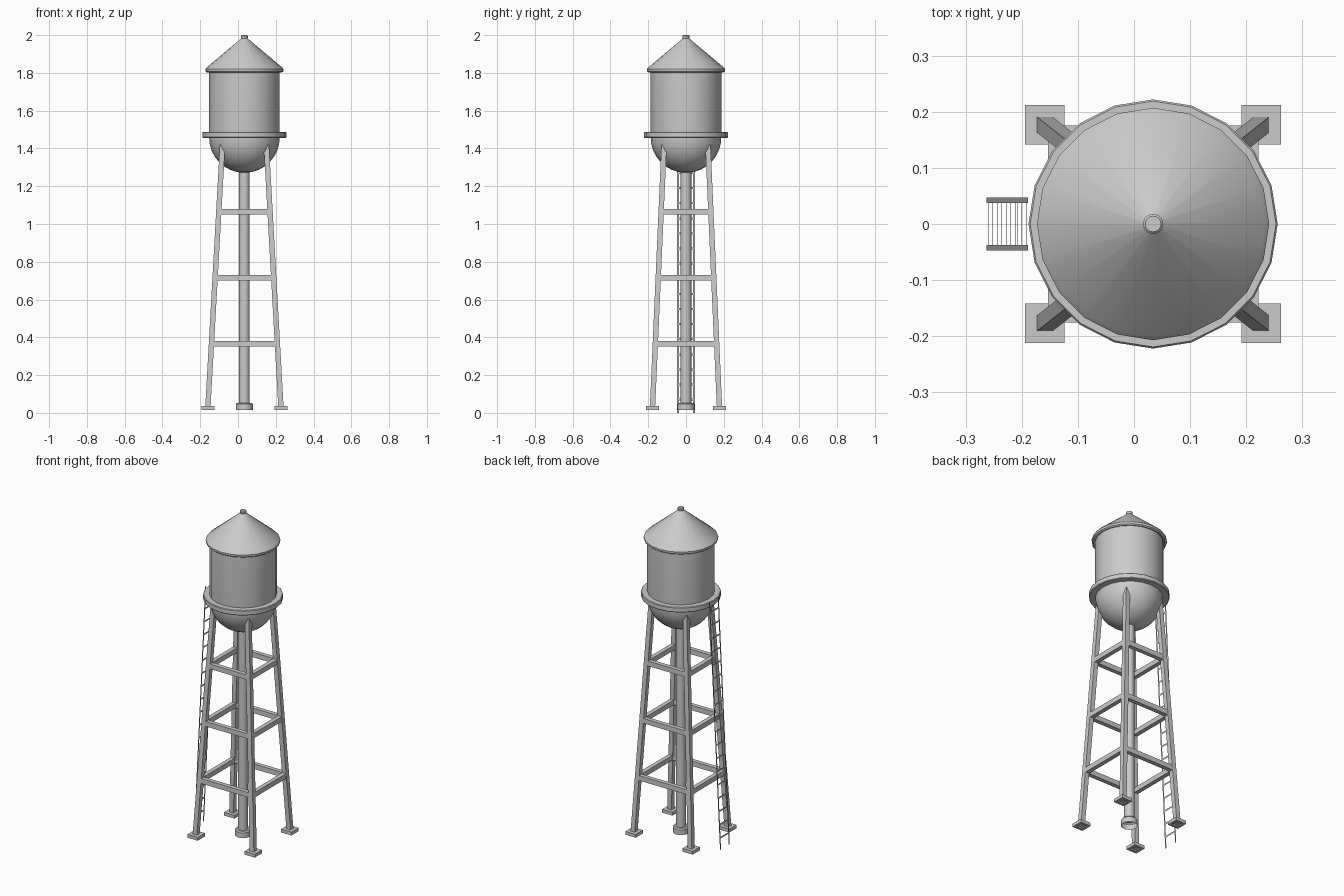
import bpy, bmesh, math
from mathutils import Vector

if "Cube" in bpy.data.objects:
    bpy.data.objects.remove(bpy.data.objects["Cube"])

CX = 0.034      # tower axis
SIDES = 20


def finish(name, bm, smooth=False, recalc=True):
    if recalc:
        bmesh.ops.recalc_face_normals(bm, faces=bm.faces)
    me = bpy.data.meshes.new(name)
    bm.to_mesh(me)
    bm.free()
    ob = bpy.data.objects.new(name, me)
    bpy.context.collection.objects.link(ob)
    if smooth:
        bpy.context.view_layer.objects.active = ob
        ob.select_set(True)
        bpy.ops.object.shade_smooth_by_angle(angle=math.radians(35))
        ob.select_set(False)
    return ob


def loft(bm, rings, cap_end=False):
    loops = [[bm.verts.new(p) for p in r] for r in rings]
    n = len(loops[0])
    for a, b in zip(loops, loops[1:]):
        for i in range(n):
            j = (i + 1) % n
            bm.faces.new((a[i], a[j], b[j], b[i]))
    if cap_end:
        bm.faces.new(loops[-1])


def lathe(name, profile, sides=SIDES, cap_end=False):
    bm = bmesh.new()
    rings = [[(CX + r * math.cos(math.tau * i / sides), r * math.sin(math.tau * i / sides), z)
              for i in range(sides)] for r, z in profile]
    loft(bm, rings, cap_end)
    return finish(name, bm, smooth=True)


def square(x, y, z, h):
    return [(x + sx * h, y + sy * h, z) for sx, sy in ((-1, -1), (1, -1), (1, 1), (-1, 1))]


def leg_offset(z):
    t = (z - 0.036) / (1.42 - 0.036)
    return 0.193 + (0.116 - 0.193) * t, 0.177 + (0.116 - 0.177) * t


# tank: round bowl rising into a straight wall
bowl = [(0.187 * math.sin(a), 1.458 - 0.187 * math.cos(a))
        for a in (math.radians(2 + 11 * i) for i in range(9))]
tank = lathe("tank", [(0.187, 1.815)] + bowl[::-1], cap_end=True)

# conical roof with rolled eave
lathe("roof", [(0.185, 1.808), (0.198, 1.802), (0.206, 1.808), (0.207, 1.82), (0.2, 1.829),
               (0.015, 1.984)], cap_end=True)
lathe("roof_finial", [(0.012, 1.975), (0.018, 1.984), (0.018, 1.996), (0.014, 2.0)], cap_end=True)

# walkway ring around the tank
lathe("balcony", [(0.18, 1.456), (0.219, 1.456), (0.222, 1.46), (0.222, 1.484),
                  (0.219, 1.488), (0.18, 1.488)])

# central riser pipe with flared foot, open underneath
lathe("riser_pipe", [(0.045, 0.014), (0.045, 0.046), (0.04, 0.053), (0.028, 0.053), (0.028, 1.3)])

# four splayed legs, each with a footing plate open under the leg
for sx, nx in ((-1, "left"), (1, "right")):
    for sy, ny in ((-1, "front"), (1, "back")):
        rings = []
        for z, h in ((0.016, 0.02), (0.016, 0.035), (0.036, 0.035), (0.036, 0.014), (1.42, 0.014)):
            ox, oy = leg_offset(max(z, 0.036))
            rings.append(square(CX + sx * ox, sy * oy, z, h))
        bm = bmesh.new()
        loft(bm, rings, cap_end=True)
        finish(f"{ny}_{nx}_leg", bm)

# three levels of horizontal braces
for k, z in enumerate((0.366, 0.715, 1.065), 1):
    ox, oy = leg_offset(z)
    for s, nx, ny in ((-1, "left", "front"), (1, "right", "back")):
        for name, loc, size in ((f"{ny}_brace_{k}", (CX, s * oy, z), (2 * ox, 0.026, 0.03)),
                                (f"{nx}_brace_{k}", (CX + s * ox, 0, z), (0.026, 2 * oy, 0.03))):
            bm = bmesh.new()
            bmesh.ops.create_cube(bm, size=1)
            for v in bm.verts:
                v.co = Vector(loc) + Vector(a * b for a, b in zip(v.co, size))
            finish(name, bm)

# leaning ladder of flat strips
LADDER_TOP = 1.49


def ladder_strip(bm, y0, y1, z0, z1):
    def pt(y, z):
        return bm.verts.new((-0.263 + 0.074 * z / LADDER_TOP, y, z))
    bm.faces.new((pt(y0, z0), pt(y0, z1), pt(y1, z1), pt(y1, z0)))


bm = bmesh.new()
for s in (-1, 1):
    ladder_strip(bm, s * 0.042 - 0.005, s * 0.042 + 0.005, 0, LADDER_TOP)
for i in range(18):
    z = 0.07 + 0.08 * i
    ladder_strip(bm, -0.037, 0.037, z - 0.005, z + 0.005)
finish("ladder", bm, recalc=False)
